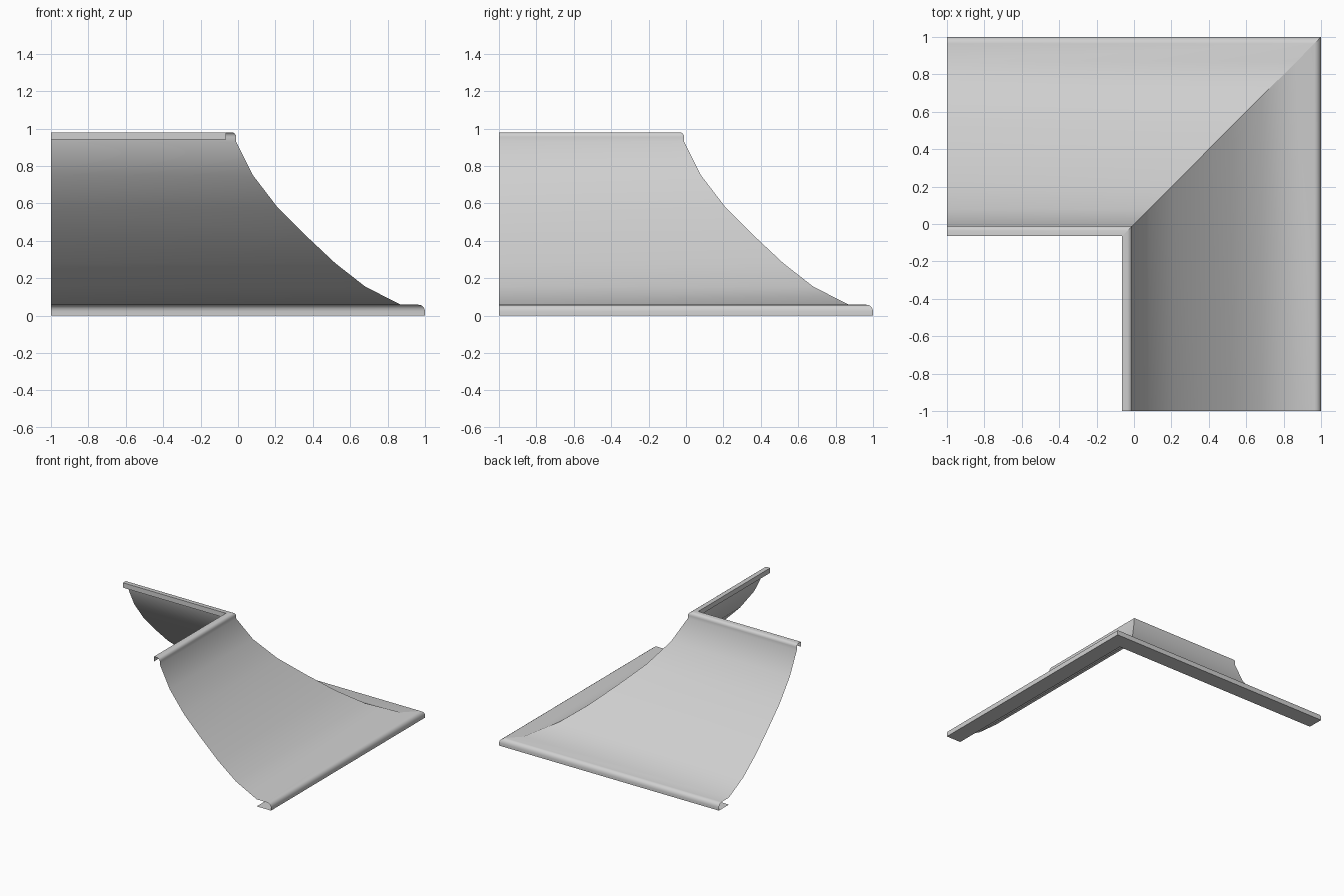
import bpy
import bmesh
import math

cube = bpy.data.objects.get("Cube")
if cube:
    bpy.data.objects.remove(cube, do_unlink=True)

# One plain grey for the whole sheet
grey = bpy.data.materials.new("light grey")
grey.use_nodes = True
colour = (0.63, 0.63, 0.63, 1)
grey.diffuse_color = colour
grey.node_tree.nodes["Principled BSDF"].inputs["Base Color"].default_value = colour


def rounded(cx, cz, radius, steps=4):
    """Quarter round from straight up to straight outward."""
    angles = [math.pi / 2 * (1 - i / steps) for i in range(steps + 1)]
    return [(cx + radius * math.cos(a), cz + radius * math.sin(a)) for a in angles]


# Cross-section, as (outward distance, height), from the upper hook to the foot
upper_rail = [(-0.065, 0.94), (-0.065, 0.98)] + rounded(-0.035, 0.955, 0.025)
slope = [(-0.01, 0.93), (0.08, 0.75), (0.21, 0.58), (0.36, 0.43),
         (0.52, 0.28), (0.68, 0.155), (0.87, 0.058)]
lower_rail = rounded(0.965, 0.023, 0.035)
foot = [(1, 0), (0.87, 0)]
profile = upper_rail + slope + lower_rail + foot

# Sweep the section along both arms, mitred on the diagonal
bm = bmesh.new()
rows = [[bm.verts.new(p) for p in ((-1, d, z), (d, d, z), (d, -1, z))]
        for d, z in profile]
for upper, lower in zip(rows, rows[1:]):
    for i in range(2):
        bm.faces.new((upper[i], upper[i + 1], lower[i + 1], lower[i]))

mesh = bpy.data.meshes.new("curved_corner_panel")
bm.to_mesh(mesh)
bm.free()
mesh.materials.append(grey)
panel = bpy.data.objects.new("curved_corner_panel", mesh)
bpy.context.collection.objects.link(panel)

# Smooth along the curve, crisp at the mitre
bpy.ops.object.select_all(action="DESELECT")
panel.select_set(True)
bpy.context.view_layer.objects.active = panel
bpy.ops.object.shade_smooth_by_angle(angle=math.radians(32))

# Keep the whole diagonal sharp, even where the section is nearly flat
for edge in mesh.edges:
    a, b = (mesh.vertices[v].co for v in edge.vertices)
    if abs(a.x - a.y) + abs(b.x - b.y) < 0.001:
        edge.use_edge_sharp = True
